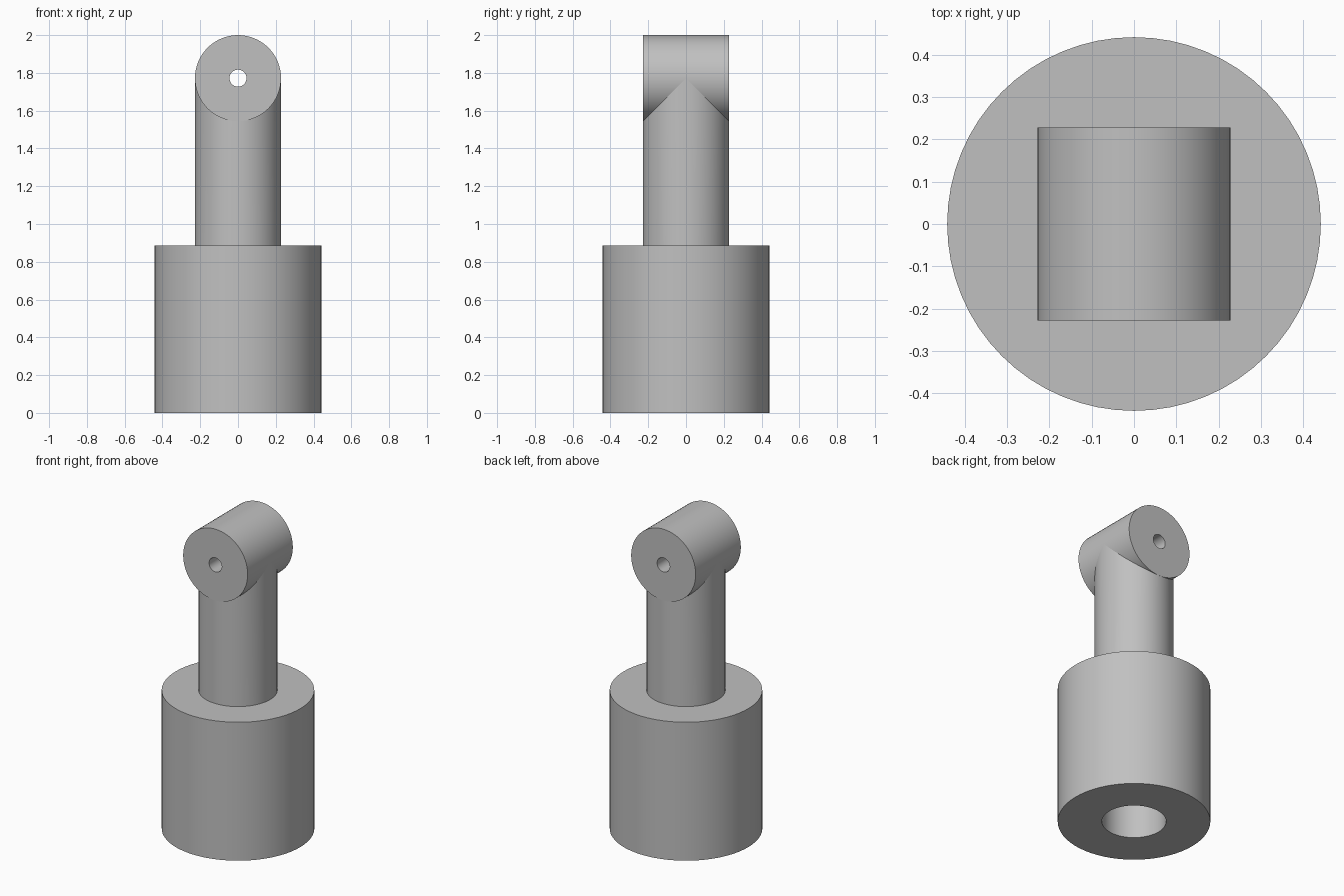
import bpy, bmesh, math
from mathutils import Matrix

cube = bpy.data.objects.get("Cube")
if cube:
    bpy.data.objects.remove(cube, do_unlink=True)

SIDES = 64
BASE_R, BASE_H = 0.442, 0.885
SOCKET_R, SOCKET_DEPTH = 0.186, 0.66
ROD_R, PIN_R = 0.228, 0.045
HEAD_Z = 2 - ROD_R

grey = bpy.data.materials.new("plain grey")
grey.use_nodes = True
colour = (0.53, 0.53, 0.53, 1)
grey.diffuse_color = colour
grey.node_tree.nodes["Principled BSDF"].inputs["Base Color"].default_value = colour


def lathe(name, profile, matrix=Matrix(), shape=None, closed=False):
    """Spin (radius, height) points about z; shape may move vertices afterwards."""
    bm = bmesh.new()
    verts = [bm.verts.new((r, 0, z)) for r, z in profile]
    edges = [bm.edges.new(pair) for pair in zip(verts, verts[1:])]
    if closed:
        edges.append(bm.edges.new((verts[-1], verts[0])))
    bmesh.ops.spin(bm, geom=verts + edges, cent=(0, 0, 0), axis=(0, 0, 1),
                   angle=math.tau, steps=SIDES, use_merge=True)
    bmesh.ops.remove_doubles(bm, verts=bm.verts, dist=1e-5)
    if shape:
        for v in bm.verts:
            shape(v)
    bmesh.ops.recalc_face_normals(bm, faces=bm.faces)
    mesh = bpy.data.meshes.new(name)
    bm.to_mesh(mesh)
    bm.free()
    mesh.transform(matrix)
    mesh.materials.append(grey)
    obj = bpy.data.objects.new(name, mesh)
    bpy.context.collection.objects.link(obj)
    bpy.ops.object.select_all(action='DESELECT')
    obj.select_set(True)
    bpy.context.view_layer.objects.active = obj
    bpy.ops.object.shade_smooth_by_angle(angle=math.radians(30))
    return obj


# Base with a blind socket underneath
lathe("base", [(0, SOCKET_DEPTH), (SOCKET_R, SOCKET_DEPTH), (SOCKET_R, 0),
               (BASE_R, 0), (BASE_R, BASE_H), (0, BASE_H)])


# Stem, its top mitred to meet the cross cylinder
def mitre(v):
    if v.co.z > BASE_H + 0.1:
        v.co.z = HEAD_Z - abs(v.co.y)


lathe("stem", [(ROD_R, BASE_H), (ROD_R, HEAD_Z)], shape=mitre)

# Cross cylinder along y with a pin hole right through
lathe("cross_head", [(PIN_R, -ROD_R), (ROD_R, -ROD_R), (ROD_R, ROD_R), (PIN_R, ROD_R)],
      Matrix.Translation((0, 0, HEAD_Z)) @ Matrix.Rotation(math.pi / 2, 4, 'X'),
      closed=True)
